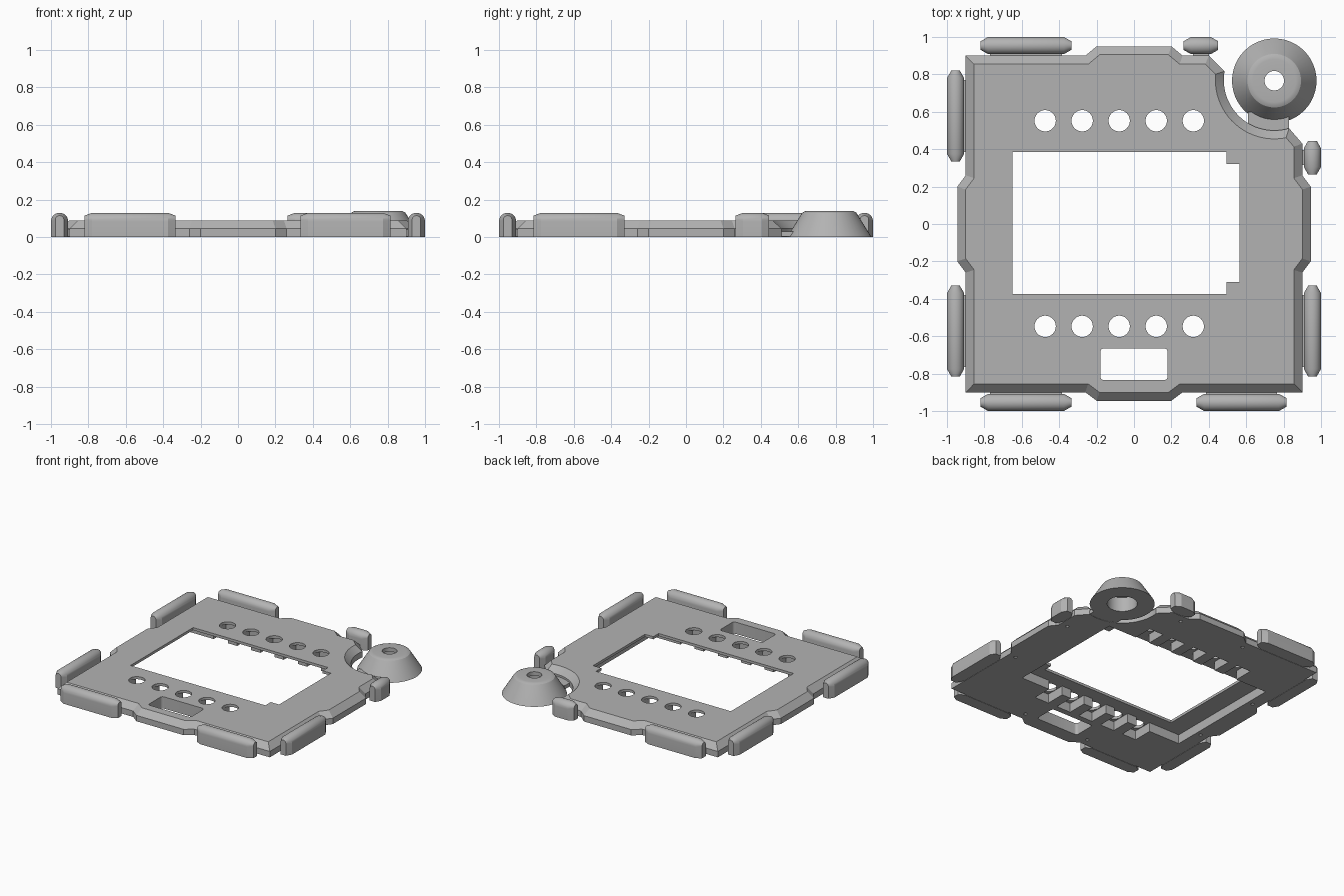
import bpy, bmesh, math
from mathutils import Vector

cube = bpy.data.objects.get("Cube")
if cube:
    bpy.data.objects.remove(cube)

grey = bpy.data.materials.new("plain_grey")
grey.use_nodes = True
grey.diffuse_color = (0.45, 0.45, 0.45, 1)
grey.node_tree.nodes["Principled BSDF"].inputs["Base Color"].default_value = (0.45, 0.45, 0.45, 1)


def loft(name, rings, closed=False):
    """Skin a list of equal-length rings; cap the ends unless closed."""
    bm = bmesh.new()
    loops = [[bm.verts.new(p) for p in ring] for ring in rings]
    pairs = list(zip(loops, loops[1:])) + ([(loops[-1], loops[0])] if closed else [])
    for a, b in pairs:
        for i in range(len(a)):
            j = (i + 1) % len(a)
            bm.faces.new((a[i], a[j], b[j], b[i]))
    if not closed:
        bm.faces.new(loops[0])
        bm.faces.new(loops[-1])
    bmesh.ops.recalc_face_normals(bm, faces=bm.faces)
    mesh = bpy.data.meshes.new(name)
    bm.to_mesh(mesh)
    bm.free()
    mesh.materials.append(grey)
    obj = bpy.data.objects.new(name, mesh)
    bpy.context.collection.objects.link(obj)
    return obj


def prism(name, pts, z0, z1):
    return loft(name, [[(x, y, z) for x, y in pts] for z in (z0, z1)])


def rect(x0, x1, y0, y1):
    return [(x0, y0), (x1, y0), (x1, y1), (x0, y1)]


def arc(cx, cy, r, start, end, steps):
    angles = [math.radians(start + (end - start) * i / steps) for i in range(steps + 1)]
    return [(cx + r * math.cos(a), cy + r * math.sin(a)) for a in angles]


def circle(cx, cy, r, steps=32):
    return arc(cx, cy, r, 0, 360, steps)[:-1]


def inset(pts, d):
    """Mitred inward offset of a counter-clockwise outline."""
    out = []
    for i, p in enumerate(pts):
        p = Vector(p)
        e1 = (p - Vector(pts[i - 1])).normalized()
        e2 = (Vector(pts[(i + 1) % len(pts)]) - p).normalized()
        n1, n2 = Vector((-e1.y, e1.x)), Vector((-e2.y, e2.x))
        out.append(tuple(p + (n1 + n2) * d / (1 + n1.dot(n2))))
    return out


def select(obj):
    bpy.ops.object.select_all(action='DESELECT')
    obj.select_set(True)
    bpy.context.view_layer.objects.active = obj


def cut(obj, pts, z0, z1):
    cutter = prism("cutter", pts, z0, z1)
    cutter.hide_render = True
    mod = obj.modifiers.new("cut", 'BOOLEAN')
    mod.operation, mod.solver, mod.object = 'DIFFERENCE', 'EXACT', cutter
    select(obj)
    bpy.ops.object.modifier_apply(modifier=mod.name)
    bpy.data.objects.remove(cutter)


def smooth(obj):
    select(obj)
    bpy.ops.object.shade_smooth_by_angle(angle=math.radians(25))


# Face plate with a bump on every side and a round bite at the back left corner
E, B = 0.90, 0.945
KX, KY = 0.75, 0.77
outline = [(-E, -E), (-0.26, -E), (-0.2, -B), (0.2, -B), (0.26, -E), (E, -E),
           (E, -0.26), (B, -0.2), (B, 0.2), (E, 0.26), (E, 0.43)]
outline += arc(KX, KY, 0.27, 287, 170, 24)
outline += [(0.40, E), (0.26, E), (0.2, B + 0.005), (-0.2, B + 0.005), (-0.26, E), (-E, E),
            (-E, 0.26), (-B, 0.2), (-B, -0.2), (-E, -0.26)]
top = inset(outline, 0.045)
plate = loft("face_plate", [[(x, y, 0) for x, y in outline],
                            [(x, y, 0.045) for x, y in outline],
                            [(x, y, 0.09) for x, y in top]])

# Screen recess behind the plate, with a bay for every button
SKIN = 0.07
BUTTONS = [-0.475 + 0.198 * i for i in range(5)]
low, high = -0.47, 0.47
recess = [(-0.80, low)]
for x in BUTTONS:
    recess += [(x - 0.06, low), (x - 0.06, low - 0.15), (x + 0.06, low - 0.15), (x + 0.06, low)]
recess += [(0.62, low), (0.62, high)]
for x in reversed(BUTTONS):
    recess += [(x + 0.06, high), (x + 0.06, high + 0.15), (x - 0.06, high + 0.15), (x - 0.06, high)]
recess += [(-0.80, high)]
cut(plate, recess, -0.1, SKIN)

# Screen window
cut(plate, [(-0.65, -0.375), (0.495, -0.375), (0.495, -0.31), (0.565, -0.31),
            (0.565, 0.32), (0.495, 0.32), (0.495, 0.385), (-0.65, 0.385)], 0.03, 0.2)

# Button holes
for x in BUTTONS:
    for y in (-0.547, 0.552):
        cut(plate, circle(x, y, 0.057), 0.03, 0.2)

# Rounded slot at the front
slot = []
for cx, cy, a in ((0.16, -0.685, 0), (-0.16, -0.685, 90), (-0.16, -0.815, 180), (0.16, -0.815, 270)):
    slot += arc(cx, cy, 0.02, a, a + 90, 5)
cut(plate, slot, -0.1, 0.2)

# Blind pin holes underneath
for a in (-0.28, 0.28):
    for b in (-0.84, 0.84):
        cut(plate, circle(a, b, 0.013, 10), -0.1, 0.03)
        cut(plate, circle(b, a, 0.013, 10), -0.1, 0.03)
smooth(plate)


# Rounded bumper pads with tapered ends, each with a tab into the plate
def arch(half, height):
    return [(-half, 0), (half, 0)] + arc(0, height - half, half, 0, 180, 14)


def pad(name, side, start, end):
    def place(u, v, z):
        """u runs along the edge, v outward from the centre."""
        x, y = {'front': (u, -v), 'back': (u, v), 'left': (v, u), 'right': (-v, u)}[side]
        return (x, y, z)
    stations = ((start, 0.023, 0.115), (start + 0.04, 0.046, 0.13),
                (end - 0.04, 0.046, 0.13), (end, 0.023, 0.115))
    smooth(loft(name, [[place(u, 0.954 + v, z) for v, z in arch(w, h)] for u, w, h in stations]))
    corners = [(start + 0.05, 0.89), (end - 0.05, 0.89), (end - 0.05, 0.93), (start + 0.05, 0.93)]
    loft(name + "_tab", [[place(u, v, z) for u, v in corners] for z in (0.002, 0.04)])


pad("front_right_pad", 'front', -0.82, -0.335)
pad("front_left_pad", 'front', 0.335, 0.815)
pad("back_right_pad", 'back', -0.82, -0.335)
pad("back_left_short_pad", 'back', 0.265, 0.45)
pad("right_back_pad", 'right', 0.335, 0.82)
pad("right_front_pad", 'right', -0.815, -0.33)
pad("left_front_pad", 'left', -0.815, -0.33)
pad("left_back_short_pad", 'left', 0.265, 0.445)

# Conical corner knob, hollow below with a hole through the top
profile = [(0.226, 0), (0.15, 0.122), (0.143, 0.132), (0.13, 0.138), (0.115, 0.14),
           (0.052, 0.14), (0.052, 0.11), (0.105, 0.11), (0.105, 0)]
smooth(loft("corner_knob", [[(x, y, z) for x, y in circle(KX, KY - 0.004, r, 48)]
                            for r, z in profile], closed=True))

# Bridge joining the knob to the plate
prism("knob_bridge", rect(0.61, 0.83, 0.50, 0.60), 0.002, 0.03)
